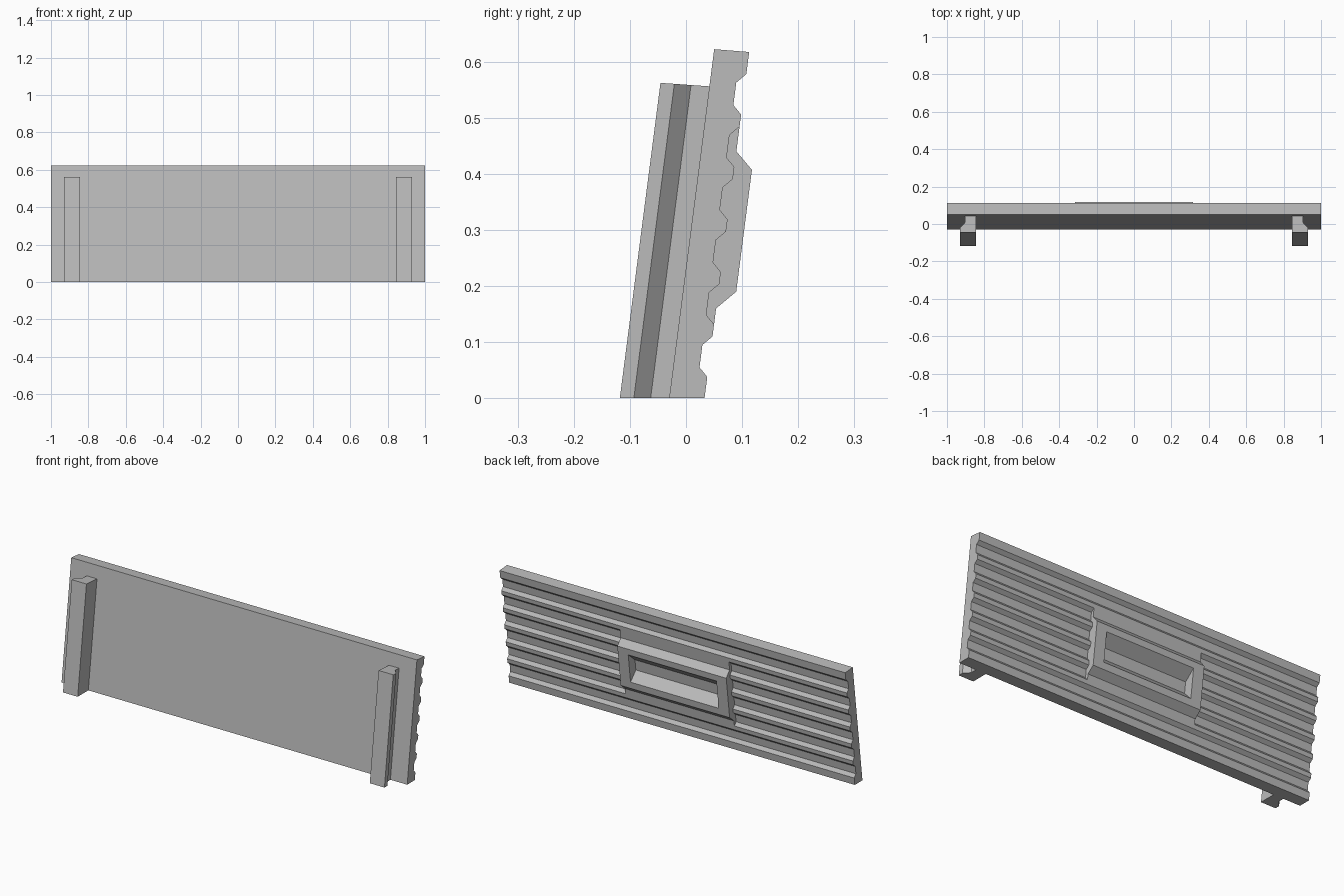
import bpy
import bmesh

if "Cube" in bpy.data.objects:
    bpy.data.objects.remove(bpy.data.objects["Cube"])

LEAN = 0.129                            # backward lean per unit of height
FRONT, VALLEY, RIDGE, RAISED = -0.03, 0.017, 0.033, 0.065   # depths at z = 0

grey = bpy.data.materials.new("plain_grey")
grey.use_nodes = True
colour = (0.5, 0.5, 0.5, 1)
grey.diffuse_color = colour
grey.node_tree.nodes["Principled BSDF"].inputs["Base Color"].default_value = colour


def loft(name, start, end):
    """Closed solid between two matching outlines of 3D points."""
    bm = bmesh.new()
    a = [bm.verts.new(p) for p in start]
    b = [bm.verts.new(p) for p in end]
    bm.faces.new(a)
    bm.faces.new(b[::-1])
    for i in range(len(a)):
        j = (i + 1) % len(a)
        bm.faces.new((a[j], a[i], b[i], b[j]))
    bmesh.ops.recalc_face_normals(bm, faces=bm.faces)
    mesh = bpy.data.meshes.new(name)
    bm.to_mesh(mesh)
    bm.free()
    mesh.materials.append(grey)
    obj = bpy.data.objects.new(name, mesh)
    bpy.context.collection.objects.link(obj)
    return obj


def leaning_bar(name, profile, half_width):
    """Extrude a (depth, height) profile along x, leaning backward."""
    side = [(d + LEAN * z, z) for d, z in profile]
    return loft(name, [(-half_width, y, z) for y, z in side],
                [(half_width, y, z) for y, z in side])


def combine(target, helper, operation):
    mod = target.modifiers.new(helper.name, 'BOOLEAN')
    mod.operation = operation
    mod.solver = 'EXACT'
    mod.object = helper
    bpy.context.view_layer.objects.active = target
    bpy.ops.object.modifier_apply(modifier=mod.name)
    bpy.data.objects.remove(helper)


# Ribbed panel: six grooves at an even pitch on the back
profile = [(FRONT, 0), (RIDGE, 0)]
for i in range(6):
    z = 0.038 + 0.0935 * i
    profile += [(RIDGE, z), (VALLEY, z + 0.017),
                (VALLEY, z + 0.057), (RIDGE, z + 0.072)]
profile += [(RIDGE, 0.617), (FRONT, 0.622)]
panel = leaning_bar("ribbed_panel", profile, 1.0)

# Raised handle surround on the middle of the back
surround = leaning_bar("handle_surround", [
    (0.0, 0.12), (RIDGE, 0.12), (RIDGE, 0.16), (RAISED, 0.19),
    (RAISED, 0.407), (RIDGE, 0.44), (RIDGE, 0.495), (0.0, 0.495)], 0.315)
combine(panel, surround, 'UNION')

# Handle recess with splayed top and bottom
recess = leaning_bar("handle_recess", [
    (0.015, 0.272), (0.015, 0.328), (RAISED, 0.375),
    (0.09, 0.375), (0.09, 0.225), (RAISED, 0.225)], 0.255)
combine(panel, recess, 'DIFFERENCE')

# Two mirrored mounting rails on the front
section = [(0.845, -0.118), (0.93, -0.118), (0.93, -0.093),
           (0.903, -0.063), (0.903, FRONT), (0.845, FRONT)]
for name, s in (("left_rail", 1), ("right_rail", -1)):
    bottom = [(s * x, y, 0) for x, y in section]
    top = []
    for x, y in section:
        z = 0.562 - 0.07 * (y + 0.118)
        top.append((s * x, y + LEAN * z, z))
    loft(name, bottom, top)
